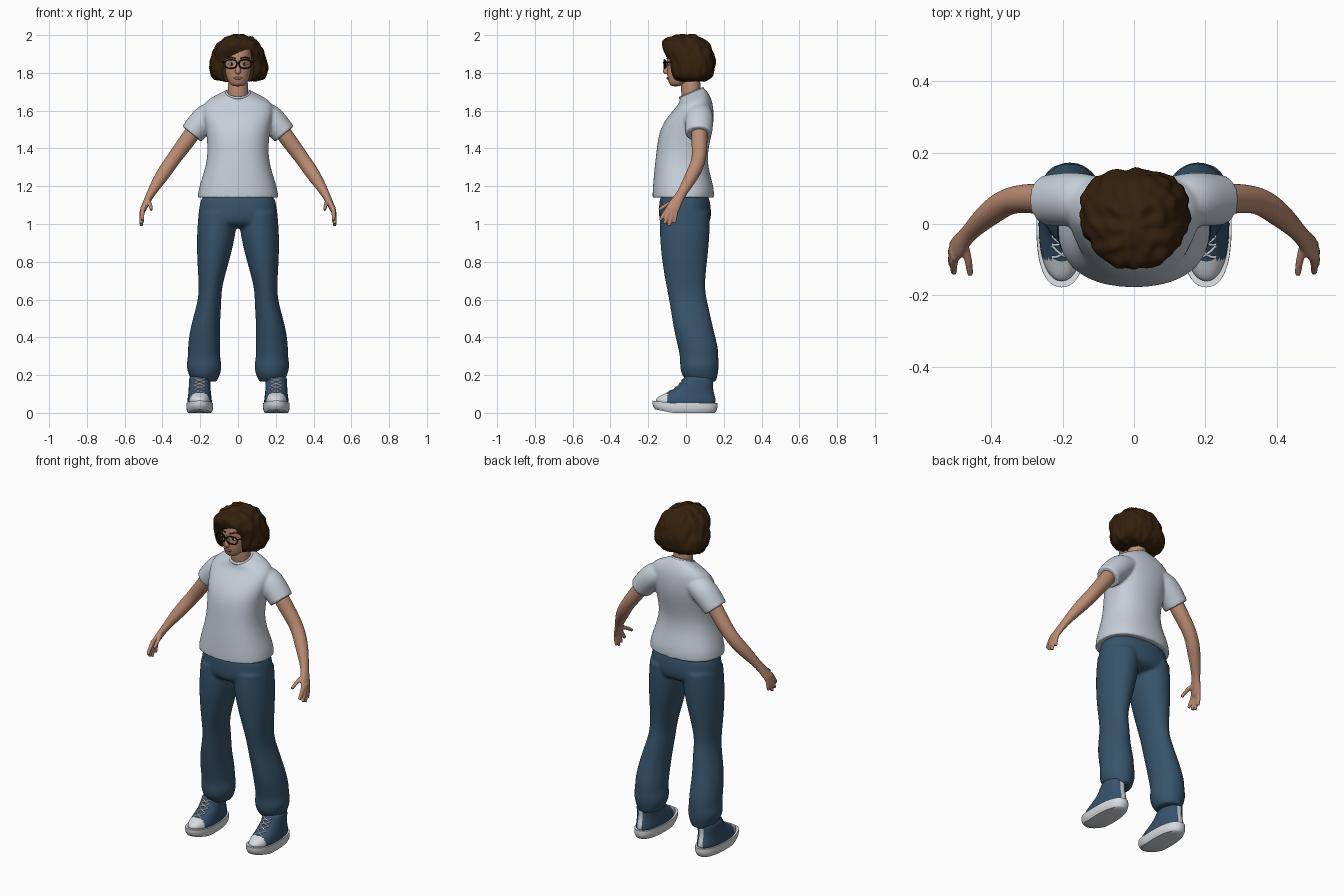
import bpy, bmesh, math
from mathutils import Vector, Matrix, noise

if "Cube" in bpy.data.objects:
    bpy.data.objects.remove(bpy.data.objects["Cube"])


def material(name, *rgb):
    m = bpy.data.materials.new(name)
    m.use_nodes = True
    m.diffuse_color = (*rgb, 1)
    m.node_tree.nodes["Principled BSDF"].inputs["Base Color"].default_value = (*rgb, 1)
    return m


SKIN = material("skin", .5, .26, .17)
LIP = material("lip", .33, .13, .09)
HAIR = material("dark brown hair", .036, .015, .004)
SHIRT = material("pale grey cotton", .56, .62, .69)
DENIM = material("blue denim", .037, .087, .145)
CANVAS = material("blue canvas", .037, .085, .15)
WHITE = material("white rubber", .68, .71, .74)
BLACK = material("black frame", .008, .008, .008)


def loft(bm, stations, sides=20, power=2, upright=True, sharp=False):
    """Skin rings given as (x, y, z, first radius, second radius, slope)."""
    layers = bm.edges.layers.float
    crease = layers.get("crease_edge") or layers.new("crease_edge")
    fit = 3 / (2 + math.cos(math.tau / sides))
    pts = [Vector(s[:3]) for s in stations]
    ref = Vector((1, 0, 0)) if upright else Vector((0, 1, 0))
    rings = []
    for i, s in enumerate(stations):
        t = Vector((0, 0, 1))
        if not upright:
            t = (pts[min(i + 1, len(pts) - 1)] - pts[max(i - 1, 0)]).normalized()
        u = (ref - t * ref.dot(t)).normalized()
        v = t.cross(u)
        r1 = s[3] * fit
        r2 = (s[4] if len(s) > 4 else s[3]) * fit
        slope = s[5] if len(s) > 5 else 0
        ring = []
        for k in range(sides):
            c, n = math.cos(math.tau * k / sides), math.sin(math.tau * k / sides)
            a = math.copysign(abs(c) ** (2 / power), c) * r1
            b = math.copysign(abs(n) ** (2 / power), n) * r2
            ring.append(bm.verts.new(pts[i] + u * a + v * b + Vector((0, 0, slope * b))))
        rings.append(ring)
    for low, high in zip(rings, rings[1:]):
        for k in range(sides):
            j = (k + 1) % sides
            bm.faces.new((low[k], low[j], high[j], high[k]))
    for cap in (bm.faces.new(rings[0][::-1]), bm.faces.new(rings[-1])):
        for e in cap.edges:
            e[crease] = 1 if sharp else 0


def finish(obj, angle=60):
    """Apply all modifiers and shade smooth."""
    bpy.ops.object.select_all(action="DESELECT")
    obj.select_set(True)
    bpy.context.view_layer.objects.active = obj
    bpy.ops.object.convert(target="MESH")
    bpy.ops.object.shade_smooth_by_angle(angle=math.radians(angle))
    bpy.context.view_layer.update()
    return bpy.context.view_layer.objects.active


def add(name, data, mat):
    obj = bpy.data.objects.new(name, data)
    bpy.context.collection.objects.link(obj)
    if mat:
        data.materials.append(mat)
    return obj


def build(name, bm, mat, subdiv=2, voxel=0, relax=4):
    bmesh.ops.recalc_face_normals(bm, faces=bm.faces)
    mesh = bpy.data.meshes.new(name)
    bm.to_mesh(mesh)
    bm.free()
    obj = add(name, mesh, mat)
    if subdiv:
        obj.modifiers.new("round", "SUBSURF").levels = subdiv
    if voxel:
        blend = obj.modifiers.new("blend", "REMESH")
        blend.mode, blend.voxel_size = "VOXEL", voxel
        obj.modifiers.new("relax", "SMOOTH").iterations = relax
    return finish(obj)


def part(name, stations, mat, **options):
    bm = bmesh.new()
    loft(bm, stations, **options)
    return build(name, bm, mat)


def wire(name, points, radius, mat, closed=False):
    curve = bpy.data.curves.new(name, "CURVE")
    curve.dimensions, curve.bevel_depth, curve.bevel_resolution = "3D", radius, 2
    curve.use_fill_caps = True
    line = curve.splines.new("POLY")
    line.points.add(len(points) - 1)
    for p, co in zip(line.points, points):
        p.co = (*co, 1)
    line.use_cyclic_u = closed
    return finish(add(name, curve, mat))


def ball(name, centre, radii, mat):
    bm = bmesh.new()
    bmesh.ops.create_uvsphere(bm, u_segments=16, v_segments=10, radius=1,
                              matrix=Matrix.Translation(centre) @ Matrix.Diagonal((*radii, 1)))
    return build(name, bm, mat, subdiv=0)


def onto(obj, x, z):
    """Point on the front surface of an object."""
    hit, co, _, _ = obj.ray_cast(Vector((x, -1, z)), Vector((0, 1, 0)))
    return co.copy() if hit else Vector((x, 0, z))


def flip(stations, s):
    return [(p[0] * s, *p[1:]) for p in stations]


SIDES = ((1, "left"), (-1, "right"))

# Shirt: torso and sleeves blended together
bm = bmesh.new()
loft(bm, [(0, -.015, 1.14, .213, .162), (0, -.013, 1.19, .208, .162), (0, -.025, 1.29, .173, .142),
          (0, -.022, 1.38, .157, .134), (0, 0, 1.5, .168, .142), (0, .03, 1.58, .188, .118),
          (0, .05, 1.64, .187, .09, .1), (0, .042, 1.675, .125, .075, .3),
          (0, .03, 1.697, .063, .062, .42)], power=2.3, sharp=True)
for s, side in SIDES:
    loft(bm, flip([(.09, .07, 1.6, .06, .05), (.155, .07, 1.575, .076, .076),
                   (.205, .068, 1.525, .075, .07), (.245, .067, 1.476, .07, .065)], s),
         upright=False, sharp=True)
build("shirt", bm, SHIRT, voxel=.007, relax=5)
wire("shirt_collar", [(.06 * math.cos(a), .03 + .06 * math.sin(a), 1.693 + .025 * math.sin(a))
                      for a in (math.tau * k / 32 for k in range(32))], .007, SHIRT, True)

# Trousers: hips and two legs with gathered cuffs
bm = bmesh.new()
loft(bm, [(0, -.01, 1.18, .185, .125), (0, -.006, 1.1, .203, .136), (0, -.005, 1.03, .212, .14),
          (0, -.005, .975, .19, .115)], power=2.3)
for s, side in SIDES:
    loft(bm, flip([(.108, -.005, 1.06, .1, .13), (.114, -.007, .95, .104, .133),
                   (.132, -.008, .8, .084, .119), (.147, -.003, .66, .058, .098),
                   (.151, .015, .58, .063, .1), (.176, .038, .45, .078, .104),
                   (.18, .066, .34, .086, .106), (.18, .07, .29, .084, .1),
                   (.18, .071, .25, .095, .103), (.178, .072, .2, .083, .096),
                   (.178, .083, .165, .064, .074)], s), sharp=True)
build("trousers", bm, DENIM, voxel=.008, relax=3)

# Arms with hands and fingers
FINGERS = [[(.5, -.09, 1.09), (.507, -.112, 1.06), (.505, -.137, 1.02)],
           [(.504, -.08, 1.09), (.513, -.095, 1.05), (.511, -.115, 1)],
           [(.504, -.066, 1.09), (.513, -.074, 1.045), (.511, -.09, .99)],
           [(.5, -.052, 1.09), (.509, -.054, 1.05), (.507, -.062, 1.005)],
           [(.478, -.05, 1.125), (.464, -.1, 1.105), (.459, -.142, 1.075)]]
for s, side in SIDES:
    bm = bmesh.new()
    loft(bm, flip([(.2, .07, 1.54, .042), (.243, .07, 1.478, .043), (.3, .072, 1.4, .041),
                   (.347, .068, 1.337, .037), (.386, .045, 1.28, .038), (.43, .008, 1.215, .031),
                   (.465, -.027, 1.155, .024, .021), (.482, -.05, 1.12, .031, .019),
                   (.499, -.069, 1.085, .037, .016), (.507, -.079, 1.058, .031, .012)], s),
         upright=False)
    for finger in FINGERS:
        loft(bm, flip([(*p, r) for p, r in zip(finger, (.012, .011, .009))], s),
             sides=10, upright=False, sharp=True)
    build(side + "_arm", bm, SKIN, voxel=.005, relax=2)

# Head, neck and nose
part("neck", [(0, .035, 1.63, .06, .055), (0, .024, 1.7, .053, .05), (0, .025, 1.8, .052, .055)], SKIN)
head = part("head", [(0, -.055, 1.728, .026, .024), (0, -.045, 1.745, .047, .045),
                     (0, -.015, 1.78, .063, .085), (0, .008, 1.82, .072, .108),
                     (0, .015, 1.87, .077, .116), (0, .015, 1.92, .075, .115),
                     (0, .015, 1.955, .055, .085), (0, .015, 1.97, .03, .05)], SKIN, power=2.2)
part("nose", [(0, -.096, 1.865, .008, .008), (0, -.103, 1.835, .01, .012),
              (0, -.108, 1.806, .017, .017), (0, -.1, 1.792, .013, .012)], SKIN, sides=12)
ball("lips", onto(head, 0, 1.772), (.024, .006, .007), LIP)

# Eyes, brows and spectacles
for s, side in SIDES:
    eye = onto(head, s * .034, 1.847)
    ball(side + "_eye", eye, (.016, .005, .008), WHITE)
    ball(side + "_pupil", eye - Vector((0, .003, 0)), (.007, .004, .007), BLACK)
    wire(side + "_brow", [onto(head, s * x, z) for x, z in ((.014, 1.876), (.04, 1.884), (.06, 1.876))],
         .004, HAIR)
    rim = []
    for k in range(28):
        c, n = math.cos(math.tau * k / 28), math.sin(math.tau * k / 28)
        x = s * (.038 + .031 * math.copysign(abs(c) ** .7, c))
        rim.append((x, -.116 + 2 * x * x, 1.847 + .022 * math.copysign(abs(n) ** .7, n)))
    wire(side + "_spectacle_rim", rim, .0038, BLACK, True)
    wire(side + "_spectacle_temple", [(s * .069, -.106, 1.856), (s * .08, -.08, 1.856),
                                      (s * .084, .02, 1.85)], .004, BLACK)
wire("spectacle_bridge", [(-.009, -.116, 1.852), (0, -.119, 1.855), (.009, -.116, 1.852)], .004, BLACK)

# Wavy bob with a swept fringe, opened around the face
hair = part("hair", [(.003, .022, 1.753, .115, .085), (.003, .031, 1.78, .145, .11),
                     (.003, .034, 1.82, .157, .121), (.003, .026, 1.87, .149, .127),
                     (.003, .01, 1.92, .132, .134), (.003, -.003, 1.96, .108, .127),
                     (.003, -.005, 1.987, .074, .094), (.003, 0, 2.003, .032, .045)],
            HAIR, sides=32, power=2.4)
middle = Vector((0, .02, 1.87))
for v in hair.data.vertices:
    wave = noise.noise(Vector((v.co.x * 32, v.co.y * 32, v.co.z * 18)))
    v.co += (v.co - middle).normalized() * wave * .011
bm = bmesh.new()
OPENING = [(-.085, 1.6), (.085, 1.6), (.07, 1.75), (.079, 1.8), (.08, 1.88), (.064, 1.925),
           (.035, 1.922), (0, 1.907), (-.04, 1.89), (-.076, 1.862), (-.079, 1.8), (-.07, 1.75)]
outline = bm.faces.new([bm.verts.new((x, -.3, z)) for x, z in OPENING])
back = bmesh.ops.extrude_face_region(bm, geom=[outline], use_keep_orig=True)
bmesh.ops.translate(bm, vec=(0, .265, 0), verts=[g for g in back["geom"] if isinstance(g, bmesh.types.BMVert)])
cutter = build("face_opening_cutter", bm, None, subdiv=0)
cutter.hide_render = True
cut = hair.modifiers.new("opening", "BOOLEAN")
cut.object, cut.operation, cut.solver = cutter, "DIFFERENCE", "EXACT"
finish(hair, 50)
bpy.data.objects.remove(cutter)

# High-top shoes
for s, side in SIDES:
    x = s * .203
    sole = part(side + "_shoe_sole", [(x, -.005, 0, .062, .158), (x, -.005, .02, .072, .172),
                                      (x, -.006, .052, .07, .171)], WHITE, power=2.4, sharp=True)
    upper = part(side + "_shoe_upper", [(x, -.004, .03, .064, .162), (x, -.002, .07, .065, .16),
                                        (x, .015, .098, .06, .135), (x, .04, .125, .058, .103),
                                        (x, .058, .155, .057, .086), (x, .07, .21, .055, .075)],
                 CANVAS, sides=32, power=2.2)
    upper.data.materials.append(WHITE)
    for f in upper.data.polygons:
        toe = f.center.y < -.1
        heel = f.normal.y > .8 and abs(f.center.x - x) < .014
        f.material_index = int(toe or heel)
    for v in list(sole.data.vertices) + list(upper.data.vertices):
        v.co.z += max(0, -v.co.y - .07) * .2 * max(0, 1 - v.co.z * 8)
    bpy.context.view_layer.update()
    for row in range(4):
        low = .106 + row * .019
        for d in (1, -1):
            path = [onto(upper, x + d * t * .027, low + (t + 1) * .009) for t in (-1, -.5, 0, .5, 1)]
            wire(side + "_shoe_lace", path, .004, WHITE)
